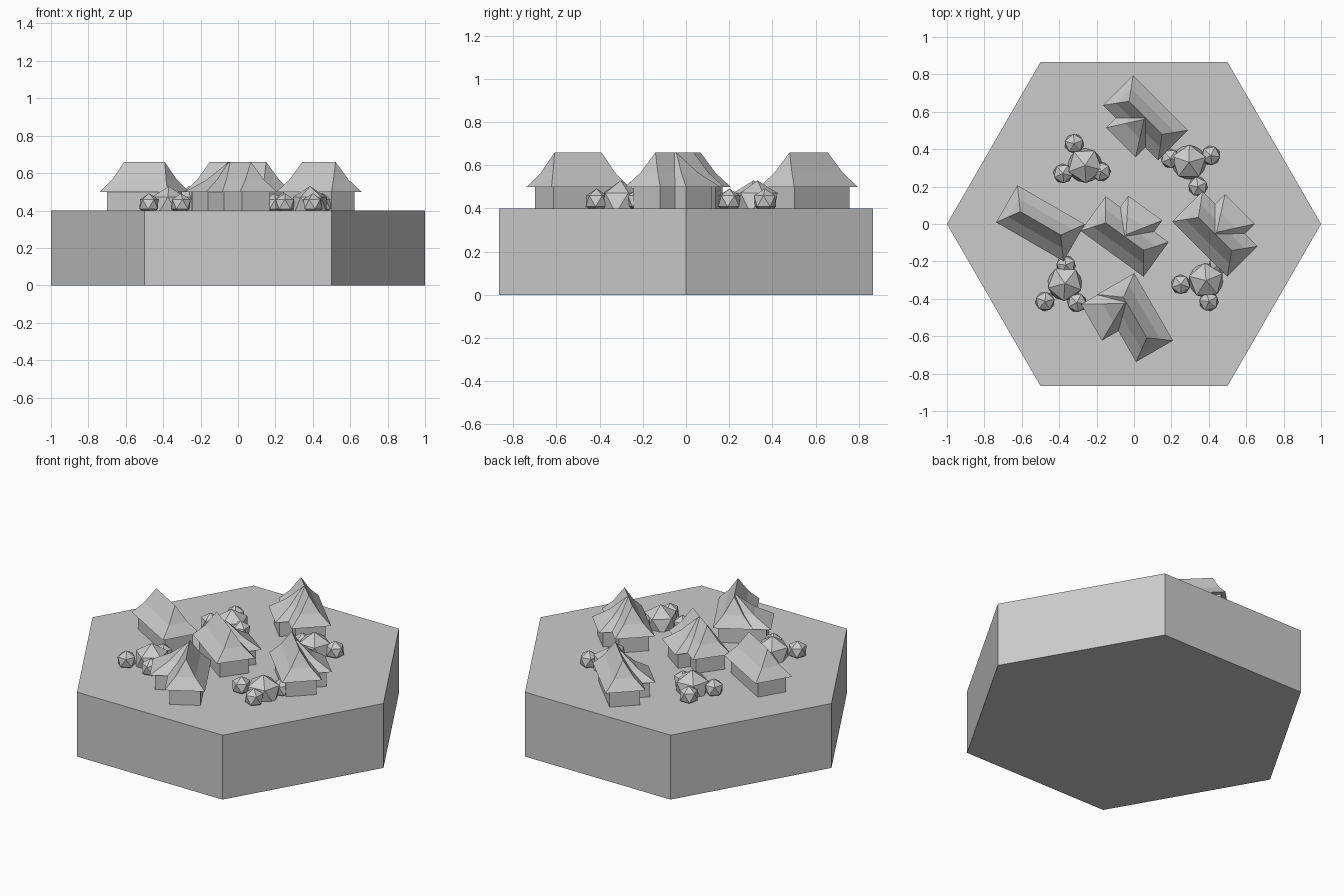
import bpy, bmesh, math
from mathutils import Matrix, Vector

cube = bpy.data.objects.get("Cube")
if cube:
    bpy.data.objects.remove(cube)

GROUND, EAVE, FLARE, RIDGE = 0.4, 0.5, 0.565, 0.66
OVERHANG = 0.027

stone = bpy.data.materials.new("plain grey")
stone.use_nodes = True
grey = (0.6, 0.6, 0.6, 1)
stone.diffuse_color = grey
stone.node_tree.nodes["Principled BSDF"].inputs["Base Color"].default_value = grey


def finish(name, bm, matrix=Matrix()):
    bmesh.ops.recalc_face_normals(bm, faces=bm.faces)
    mesh = bpy.data.meshes.new(name)
    bm.to_mesh(mesh)
    bm.free()
    mesh.materials.append(stone)
    obj = bpy.data.objects.new(name, mesh)
    obj.matrix_world = matrix
    bpy.context.collection.objects.link(obj)
    return obj


def stack(name, levels, matrix):
    """Loft rectangles (x0, x1, y0, y1, z) into one closed solid."""
    bm = bmesh.new()
    rings = []
    for x0, x1, y0, y1, z in levels:
        corners = ((x0, y0), (x1, y0), (x1, y1), (x0, y1))
        rings.append([bm.verts.new((x, y, z)) for x, y in corners])
    for low, high in zip(rings, rings[1:]):
        for i in range(4):
            j = (i + 1) % 4
            bm.faces.new((low[i], low[j], high[j], high[i]))
    bm.faces.new(rings[0][::-1])
    bm.faces.new(rings[-1])
    bmesh.ops.remove_doubles(bm, verts=bm.verts, dist=0.0005)
    return finish(name, bm, matrix)


def block(name, eave, ridge, top, matrix):
    """Walls with a flared hip roof between an eave and a ridge rectangle."""
    inset = [v + OVERHANG * s for v, s in zip(eave, (1, -1, 1, -1))]
    stack(name + "_walls", [(*inset, GROUND), (*inset, EAVE)], matrix)
    middle = [(a + b) / 2 for a, b in zip(eave, ridge)]
    stack(name + "_roof", [(*eave, EAVE), (*middle, FLARE), (*ridge, top)], matrix)


def house(name, x, y, angle, wing=None, reach=0.188):
    matrix = Matrix.Translation((x, y, 0)) @ Matrix.Rotation(math.radians(angle), 4, "Z")
    block(name, (-0.208, 0.208, -0.114, 0.114), (-0.125, 0.125, 0, 0), RIDGE, matrix)
    if wing is not None:
        block(name + "_wing", (wing - 0.112, wing + 0.112, -0.09, reach),
              (wing, wing, 0, 0.012), RIDGE - 0.002, matrix)


# Hexagonal base
bm = bmesh.new()
bmesh.ops.create_cone(bm, cap_ends=True, segments=6, radius1=1, radius2=1, depth=GROUND)
for v in bm.verts:
    a = round(math.atan2(v.co.y, v.co.x) / math.radians(30))
    if a % 2:
        bmesh.ops.rotate(bm, verts=[v], matrix=Matrix.Rotation(math.radians(30), 3, "Z"))
bmesh.ops.translate(bm, verts=bm.verts, vec=(0, 0, GROUND / 2))
finish("hexagon_base", bm)

# Houses
house("left_house", -0.5, 0.004, -30)
house("back_house", 0.062, 0.568, 135, 0)
house("middle_house", -0.05, -0.067, -36, 0)
house("right_house", 0.433, -0.053, -45, 0)
house("front_house", 0.006, -0.5, 120, 0.094, 0.215)

# Bush clusters: one large bush with three small ones around it
clusters = {
    "back_right": ((-0.262, 0.313), (-0.32, 0.43), (-0.38, 0.27), (-0.176, 0.28)),
    "back_left": ((0.294, 0.33), (0.41, 0.366), (0.342, 0.2), (0.195, 0.35)),
    "front_right": ((-0.37, -0.318), (-0.476, -0.414), (-0.305, -0.42), (-0.364, -0.22)),
    "front_left": ((0.385, -0.302), (0.25, -0.323), (0.4, -0.414), (0.45, -0.22)),
}
for place, spots in clusters.items():
    for i, (x, y) in enumerate(spots):
        bm = bmesh.new()
        bmesh.ops.create_icosphere(bm, subdivisions=1, radius=0.058 if i else 0.105)
        spin = Matrix.Rotation(i * 0.7 + x, 4, "Z")
        height = GROUND + (0.034 if i else 0.025)
        finish(f"{place}_bush_{i}", bm, Matrix.Translation(Vector((x, y, height))) @ spin)
